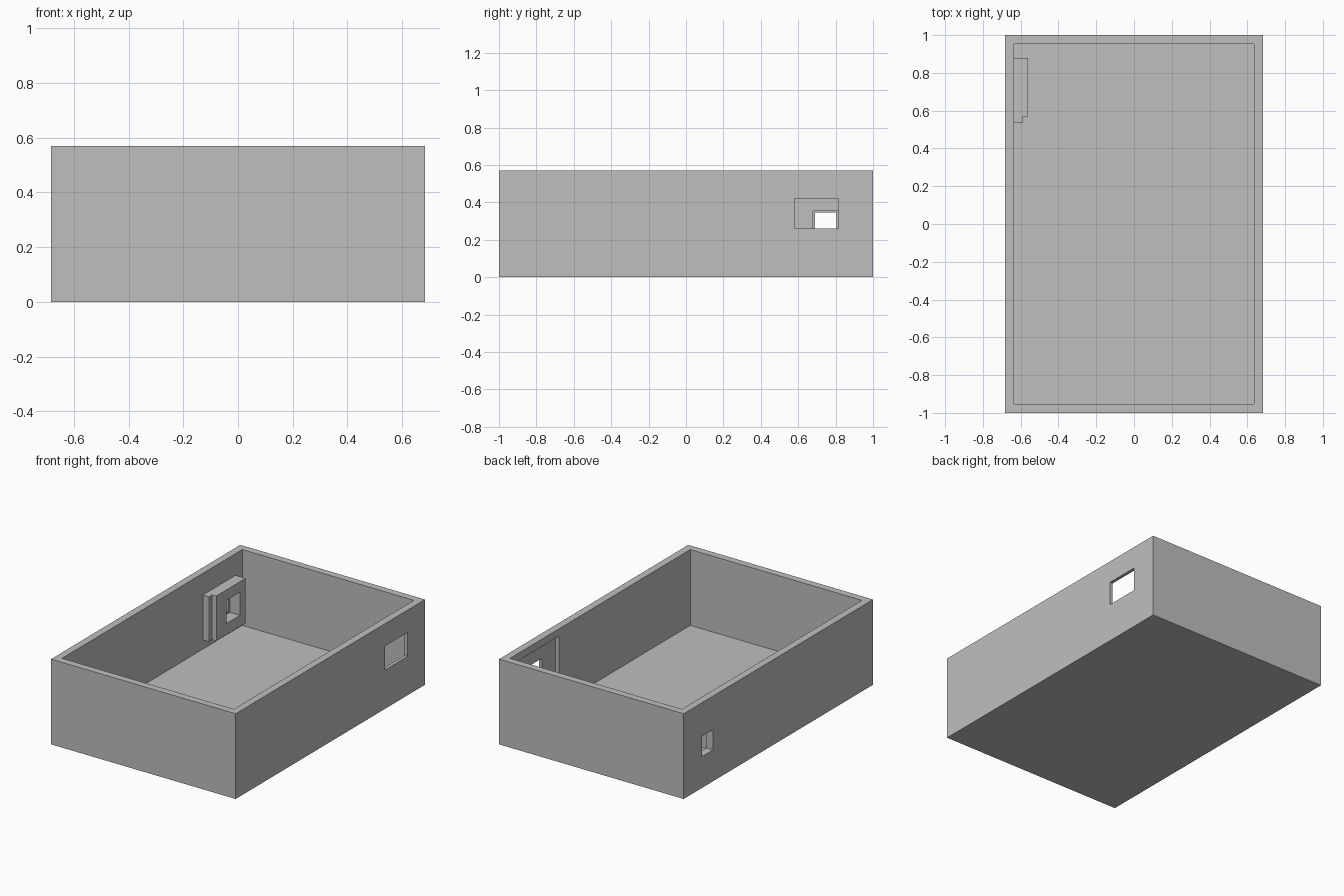
import bpy
import bmesh

if "Cube" in bpy.data.objects:
    bpy.data.objects.remove(bpy.data.objects["Cube"], do_unlink=True)

# One plain grey for everything
grey = bpy.data.materials.new("plain grey")
grey.use_nodes = True
colour = (0.52, 0.52, 0.52, 1)
grey.diffuse_color = colour
grey.node_tree.nodes["Principled BSDF"].inputs["Base Color"].default_value = colour


def prism(name, outline, z0, z1):
    """Extrude a counter-clockwise xy outline from z0 to z1."""
    bm = bmesh.new()
    base = bm.faces.new([bm.verts.new((x, y, z0)) for x, y in outline])
    top = bmesh.ops.extrude_face_region(bm, geom=[base])["geom"]
    for v in top:
        if isinstance(v, bmesh.types.BMVert):
            v.co.z = z1
    bmesh.ops.recalc_face_normals(bm, faces=bm.faces)
    mesh = bpy.data.meshes.new(name)
    bm.to_mesh(mesh)
    bm.free()
    mesh.materials.append(grey)
    obj = bpy.data.objects.new(name, mesh)
    bpy.context.collection.objects.link(obj)
    return obj


def box(name, x, y, z):
    outline = [(x[0], y[0]), (x[1], y[0]), (x[1], y[1]), (x[0], y[1])]
    return prism(name, outline, *z)


def cut(target, x, y, z):
    """Subtract a box from the target."""
    cutter = box("cutter", x, y, z)
    cutter.hide_render = True
    mod = target.modifiers.new("cut", "BOOLEAN")
    mod.operation = "DIFFERENCE"
    mod.solver = "EXACT"
    mod.object = cutter
    bpy.context.view_layer.objects.active = target
    bpy.ops.object.modifier_apply(modifier=mod.name)
    bpy.data.objects.remove(cutter, do_unlink=True)


W, L, H = 0.683, 1.0, 0.57      # half width, half length, height
IN_X, IN_Y, FLOOR = 0.635, 0.952, 0.063

# Open tray with its cavity
tray = box("tray", (-W, W), (-L, L), (0, H))
cut(tray, (-IN_X, IN_X), (-IN_Y, IN_Y), (FLOOR, H + 0.1))

# Shallow inner recess and window in the left wall
cut(tray, (IN_X - 0.05, 0.661), (0.435, 0.945), (0.16, 0.52))
cut(tray, (0.6, W + 0.1), (0.58, 0.815), (0.26, 0.42))

# Small port through the right wall
cut(tray, (-W - 0.1, -0.6), (0.69, 0.805), (0.21, 0.345))

# Stepped mounting block inside the right wall, with a slightly wider port
block = prism("mounting_block", [
    (-IN_X, 0.535), (-0.59, 0.535), (-0.59, 0.57),
    (-0.56, 0.57), (-0.56, 0.88), (-IN_X, 0.88)], 0.125, 0.425)
cut(block, (-0.7, -0.5), (0.68, 0.82), (0.2, 0.355))
